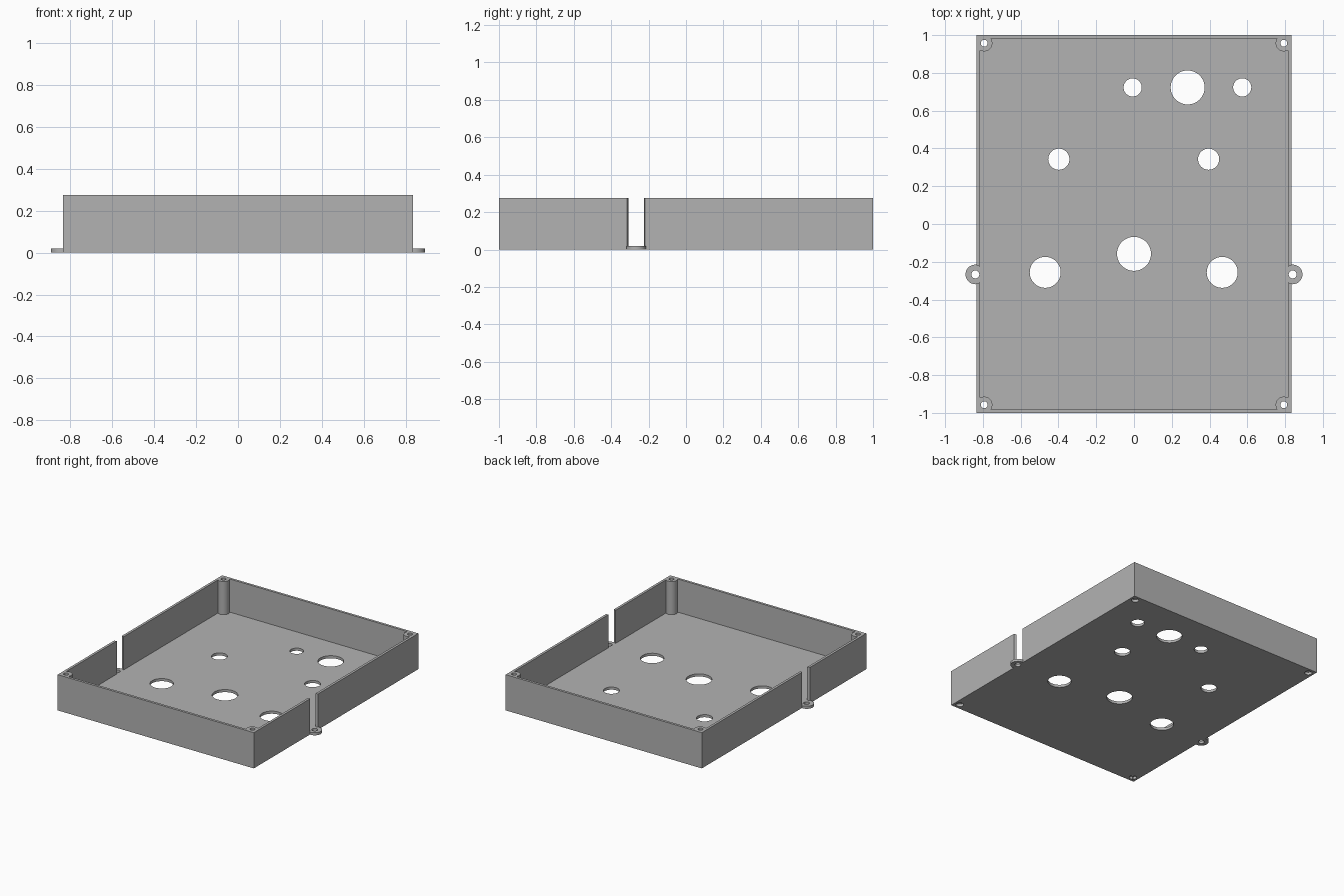
import bpy
import math

if "Cube" in bpy.data.objects:
    bpy.data.objects.remove(bpy.data.objects["Cube"], do_unlink=True)

HALF_X, HALF_Y, HEIGHT = 0.835, 1.0, 0.275
WALL, FLOOR = 0.019, 0.02
POST_X, POST_Y, POST_R = 0.793, 0.957, 0.043
TAB_X, TAB_Y, TAB_R = 0.84, -0.267, 0.052

grey = bpy.data.materials.new("plain grey")
grey.use_nodes = True
colour = (0.45, 0.45, 0.45, 1)
grey.diffuse_color = colour
grey.node_tree.nodes["Principled BSDF"].inputs["Base Color"].default_value = colour


def box(name, hx, hy, z0, z1):
    bpy.ops.mesh.primitive_cube_add(size=1, location=(0, 0, (z0 + z1) / 2))
    ob = bpy.context.object
    ob.name = name
    ob.scale = (2 * hx, 2 * hy, z1 - z0)
    bpy.ops.object.transform_apply(location=True, rotation=True, scale=True)
    return ob


def cylinder(name, x, y, r, z0, z1):
    bpy.ops.mesh.primitive_cylinder_add(vertices=48, radius=r, depth=z1 - z0,
                                        location=(x, y, (z0 + z1) / 2))
    ob = bpy.context.object
    ob.name = name
    return ob


def combine(target, tool, operation):
    """Apply a boolean to the target and discard the tool."""
    mod = target.modifiers.new("boolean", "BOOLEAN")
    mod.operation = operation
    mod.solver = "EXACT"
    mod.object = tool
    bpy.context.view_layer.objects.active = target
    bpy.ops.object.modifier_apply(modifier=mod.name)
    bpy.data.objects.remove(tool, do_unlink=True)


def drill(target, x, y, r, z0=-0.1, z1=0.5):
    combine(target, cylinder("drill", x, y, r, z0, z1), "DIFFERENCE")


corners = [(sx * POST_X, sy * POST_Y) for sx in (-1, 1) for sy in (-1, 1)]

# Open tray; the cavity leaves a round screw post in each corner
case = box("enclosure_tray", HALF_X, HALF_Y, 0, HEIGHT)
cavity = box("cavity", HALF_X - WALL, HALF_Y - WALL, FLOOR, 0.4)
for x, y in corners:
    drill(cavity, x, y, POST_R)
combine(case, cavity, "DIFFERENCE")

# Side mounting tabs, each under a rounded slot through the wall
for side in (-1, 1):
    x = side * TAB_X
    drill(case, x, TAB_Y, TAB_R - 0.004, FLOOR)
    combine(case, cylinder("tab", x, TAB_Y, TAB_R, 0, FLOOR), "UNION")
    drill(case, x, TAB_Y, 0.021)

# Screw holes through the posts, widened underneath
for x, y in corners:
    drill(case, x, y, 0.018)
    drill(case, x, y, 0.026, -0.1, 0.02)

# Panel openings in the floor
openings = [(-0.007, 0.723, 0.048), (0.284, 0.723, 0.09), (0.573, 0.723, 0.048),
            (-0.398, 0.343, 0.056), (0.395, 0.343, 0.056), (0, -0.158, 0.09),
            (-0.47, -0.256, 0.082), (0.467, -0.256, 0.082)]
for x, y, r in openings:
    drill(case, x, y, r)

case.data.materials.clear()
case.data.materials.append(grey)
for face in case.data.polygons:
    face.material_index = 0
bpy.ops.object.select_all(action="DESELECT")
case.select_set(True)
bpy.context.view_layer.objects.active = case
bpy.ops.object.shade_smooth_by_angle(angle=math.radians(30))
